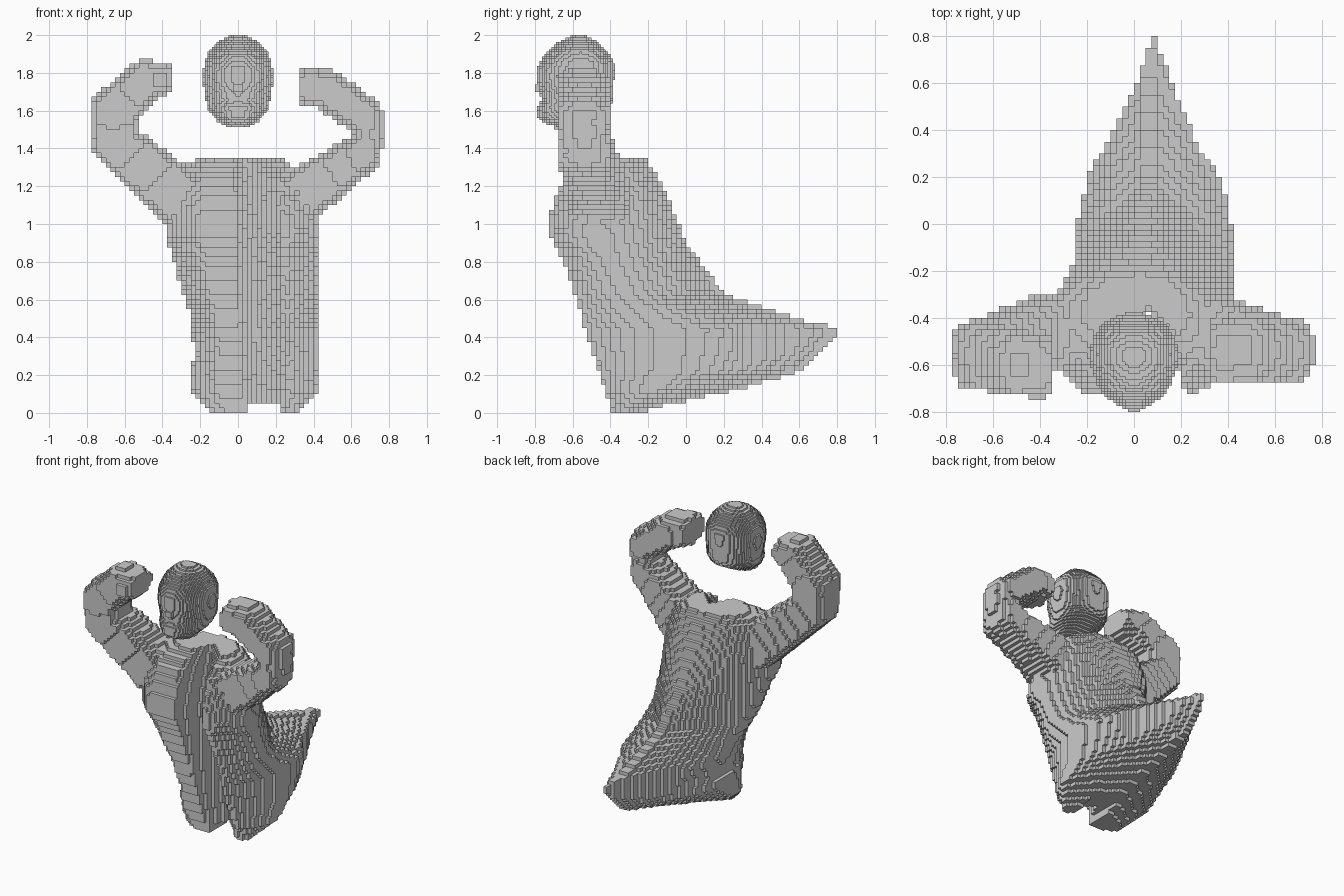
import bpy
from math import floor
from mathutils import Vector

if "Cube" in bpy.data.objects:
    bpy.data.objects.remove(bpy.data.objects["Cube"])


def lerp(table, v):
    """Piecewise linear lookup in a short list of (key, value) pairs."""
    if v <= table[0][0]:
        return table[0][1]
    for (a, p), (b, q) in zip(table, table[1:]):
        if v <= b:
            return p + (q - p) * (v - a) / (b - a)
    return table[-1][1]


def clamp(v):
    return max(0.0, min(1.0, v))


SIDES = [((1, 0, 0), ((1, 0, 0), (1, 1, 0), (1, 1, 1), (1, 0, 1))),
         ((-1, 0, 0), ((0, 0, 0), (0, 0, 1), (0, 1, 1), (0, 1, 0))),
         ((0, 1, 0), ((0, 1, 0), (0, 1, 1), (1, 1, 1), (1, 1, 0))),
         ((0, -1, 0), ((0, 0, 0), (1, 0, 0), (1, 0, 1), (0, 0, 1))),
         ((0, 0, 1), ((0, 0, 1), (1, 0, 1), (1, 1, 1), (0, 1, 1))),
         ((0, 0, -1), ((0, 0, 0), (0, 1, 0), (1, 1, 0), (1, 0, 0)))]


def voxel_object(name, inside, lo, hi, s):
    """Fill a solid with little cubes and keep only the outer faces."""
    rng = [range(floor(a / s), floor(b / s) + 1) for a, b in zip(lo, hi)]
    cells = {(i, j, k) for k in rng[2] for j in rng[1] for i in rng[0]
             if inside((i + .5) * s, (j + .5) * s, (k + .5) * s)}
    verts, faces = {}, []
    for i, j, k in sorted(cells):
        for (dx, dy, dz), quad in SIDES:
            if (i + dx, j + dy, k + dz) not in cells:
                faces.append([verts.setdefault((i + a, j + b, k + c), len(verts))
                              for a, b, c in quad])
    mesh = bpy.data.meshes.new(name)
    mesh.from_pydata([(a * s, b * s, c * s) for a, b, c in verts], [], faces)
    ob = bpy.data.objects.new(name, mesh)
    bpy.context.collection.objects.link(ob)
    return ob


# Coat outlines: front and back edge by height, sides by height, plan by depth
FRONT = [(0, -.4), (.08, -.41), (.25, -.47), (.5, -.55), (.7, -.61), (.85, -.67),
         (.95, -.73), (1.05, -.72), (1.15, -.69), (1.24, -.64), (1.3, -.56), (1.36, -.45)]
BACK = [(0, -.2), (.03, -.12), (.07, .03), (.13, .3), (.22, .6), (.3, .7), (.41, .79),
        (.45, .81), (.48, .64), (.56, .4), (.63, .2), (.77, .1), (.9, 0), (1.15, -.1),
        (1.3, -.18), (1.36, -.23)]
LEFT = [(0, -.14), (.1, -.25), (.25, -.26), (.3, -.23), (.5, -.25), (.65, -.3),
        (.8, -.34), (.95, -.38), (1.1, -.38), (1.29, -.32), (1.36, -.18)]
RIGHT = [(0, .31), (.12, .43), (.25, .42), (.8, .42), (.95, .43),
         (1.1, .4), (1.29, .32), (1.36, .2)]
PLAN_L = [(-.3, -.5), (-.2, -.28), (0, -.26), (.2, -.22), (.3, -.14), (.5, -.04),
          (.65, .03), (.81, .085)]
PLAN_R = [(-.3, .5), (-.2, .44), (.1, .42), (.2, .37), (.3, .29), (.5, .2),
          (.7, .13), (.81, .1)]


def in_coat(x, y, z):
    if z > 1.362 or z < 0:
        return False
    yf, yb = lerp(FRONT, z), lerp(BACK, z)
    if not yf <= y <= yb:
        return False
    t, f = (y - yf) / (yb - yf), clamp(z / 1.3)
    c = .09 - .07 * f
    if t > .35:
        # wedge-shaped towards the tail, rounder across the shoulders
        u = (t - .35) / .65
        g = clamp((z - .6) / .6)
        k = (1 - g) * (1 - u ** 1.5) + g * max(0, 1 - u ** 2.4) ** .5
    else:
        k = 1 - .42 * ((.35 - t) / .35) ** 2
    k = max(k, .1)
    if not max(c + (lerp(LEFT, z) - c) * k, lerp(PLAN_L, y)) <= x \
            <= min(c + (lerp(RIGHT, z) - c) * k, lerp(PLAN_R, y)):
        return False
    # front opening: steep left wall, gentler right wall
    gx = .12 - .07 * f
    w = .09 - .02 * f if x < gx else .16
    apex = -.25 - .1 * f
    if y < yf + (apex - yf) * (1 - abs(x - gx) / w):
        return False
    # gap in the hem
    return not (z < .05 and abs(x - .13) < .09)


# Raised arms: x, y, z, radius along each sleeve
ARM_L = [(-.3, -.45, 1.13, .16), (-.65, -.55, 1.43, .125), (-.655, -.56, 1.6, .125),
         (-.49, -.6, 1.76, .11), (-.4, -.61, 1.77, .09)]
ARM_R = [(.33, -.46, 1.15, .15), (.655, -.54, 1.37, .105), (.695, -.54, 1.48, .08),
         (.665, -.54, 1.57, .105), (.47, -.54, 1.71, .11), (.38, -.55, 1.725, .1)]


def in_arm(arm, p):
    for a, b in zip(arm, arm[1:]):
        va, vb = Vector(a[:3]), Vector(b[:3])
        d = vb - va
        t = clamp((p - va).dot(d) / d.length_squared)
        q = p - va - d * t
        r = a[3] + (b[3] - a[3]) * t
        flat = abs(q.y) < max(.132, r)
        q.y *= .65
        if flat and q.length < r:
            return True
    return False


def in_figure(x, y, z):
    if in_coat(x, y, z):
        return True
    if z < .95 or y > -.2 or abs(x) < .22 or -.36 < x < .33 and z > 1.5:
        return False
    return in_arm(ARM_L if x < 0 else ARM_R, Vector((x, y, z)))


# Head outlines by height: half width, face and back of skull
WIDTH = [(1.515, .06), (1.54, .105), (1.6, .155), (1.67, .177), (1.78, .186), (1.86, .178),
         (1.92, .15), (1.97, .1), (2.0, .04)]
FACE = [(1.515, -.68), (1.54, -.76), (1.56, -.785), (1.62, -.79), (1.65, -.765),
        (1.69, -.77), (1.75, -.785), (1.83, -.785), (1.9, -.75),
        (1.96, -.68), (2.0, -.6)]
SKULL = [(1.515, -.62), (1.55, -.53), (1.59, -.46), (1.61, -.41), (1.66, -.385), (1.85, -.378),
         (1.91, -.41), (1.96, -.46), (2.0, -.53)]


def in_head(x, y, z):
    if not 1.515 < z < 2:
        return False
    # nose
    if abs(x) < .03 and 1.7 < z < 1.74 and -.803 < y < -.7:
        return True
    yf, yb, w = lerp(FACE, z), lerp(SKULL, z), lerp(WIDTH, z)
    c = yf * .45 + yb * .55
    r = (yb - c) if y > c else (c - yf)
    return abs(x / w) ** 2.1 + abs((y - c) / r) ** (2.2 if y > c else 1.9) < 1


voxel_object("coat_with_raised_arms", in_figure, (-.8, -.8, 0), (.8, .82, 1.9), .025)
voxel_object("head", in_head, (-.2, -.83, 1.5), (.2, -.35, 2), .0125)
